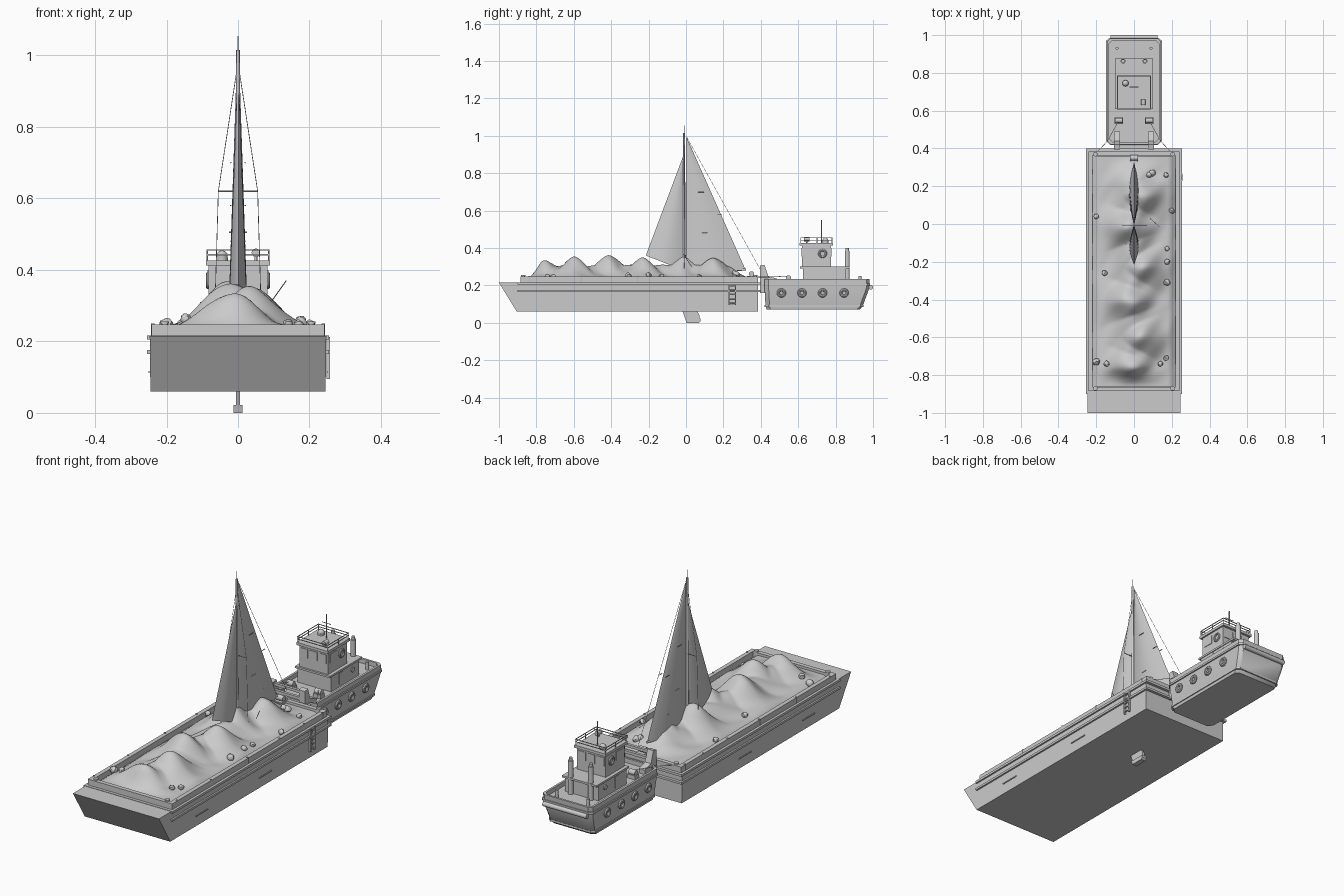
import bpy, bmesh, math, random
from mathutils import Vector, Matrix

if "Cube" in bpy.data.objects:
    bpy.data.objects.remove(bpy.data.objects["Cube"])

random.seed(3)


def finish(name, bm):
    bmesh.ops.recalc_face_normals(bm, faces=bm.faces)
    me = bpy.data.meshes.new(name)
    bm.to_mesh(me)
    bm.free()
    ob = bpy.data.objects.new(name, me)
    bpy.context.collection.objects.link(ob)
    return ob


def box(name, x0, x1, y0, y1, z0, z1):
    bm = bmesh.new()
    m = Matrix.Translation(((x0 + x1) / 2, (y0 + y1) / 2, (z0 + z1) / 2)) @ Matrix.Diagonal((x1 - x0, y1 - y0, z1 - z0, 1))
    bmesh.ops.create_cube(bm, size=1, matrix=m)
    return finish(name, bm)


def rod(name, p, q, r, r2=None, seg=12):
    p, q = Vector(p), Vector(q)
    d = q - p
    m = Matrix.Translation((p + q) / 2) @ d.to_track_quat('Z', 'Y').to_matrix().to_4x4()
    bm = bmesh.new()
    bmesh.ops.create_cone(bm, cap_ends=True, segments=seg, radius1=r, radius2=r if r2 is None else r2, depth=d.length, matrix=m)
    return finish(name, bm)


def loft(name, rings, tube=False):
    """Skin equal-length rings; cap the ends, or close into a tube."""
    bm = bmesh.new()
    vs = [[bm.verts.new(p) for p in r] for r in rings]
    n = len(vs[0])
    pairs = list(zip(vs, vs[1:])) + ([(vs[-1], vs[0])] if tube else [])
    for a, b in pairs:
        for i in range(n):
            bm.faces.new((a[i], a[(i + 1) % n], b[(i + 1) % n], b[i]))
    if not tube:
        bm.faces.new(vs[0])
        bm.faces.new(vs[-1])
    return finish(name, bm)


def rect(hx, y0, y1, z):
    return [(-hx, y0, z), (hx, y0, z), (hx, y1, z), (-hx, y1, z)]


def frame(name, hx, y0, y1, z0, z1, t):
    a, b = (hx, y0, y1), (hx - t, y0 + t, y1 - t)
    return loft(name, [rect(*a, z0), rect(*a, z1), rect(*b, z1), rect(*b, z0)], True)


def extrude_x(name, prof, x0, x1):
    return loft(name, [[(x, y, z) for y, z in prof] for x in (x0, x1)])


def ring(name, x, y, z, R, r):
    bpy.ops.mesh.primitive_torus_add(location=(x, y, z), rotation=(0, math.pi / 2, 0), major_radius=R, minor_radius=r, major_segments=20, minor_segments=8)
    bpy.context.object.name = name


def ball(name, p, r, rough=0, sub=2):
    bm = bmesh.new()
    bmesh.ops.create_icosphere(bm, subdivisions=sub, radius=r, matrix=Matrix.Translation(p))
    for v in bm.verts:
        v.co += Vector([random.uniform(-rough, rough) for _ in range(3)]) * r
    return finish(name, bm)


# Barge hull, coaming and rub strakes
loft("barge_hull", [rect(.245, -.905, .385, .06), rect(.247, -1, .385, .215)])
frame("barge_coaming", .242, -.885, .385, .213, .247, .022)
for z0, z1 in ((.205, .217), (.165, .176)):
    frame("barge_rub_strake", .255, -.9, .4, z0, z1, .02)
for s in (-1, 1):
    for y in (-.84, -.56, -.26, 0, .2, .35):
        rod("barge_post", (s * .238, y, .21), (s * .238, y, .25), .005)
    for y in (-.87, .37):
        rod("barge_bollard", (s * .205, y, .21), (s * .205, y, .253), .009)
        rod("barge_bollard_cap", (s * .205, y, .25), (s * .205, y, .256), .012)
    for y in (-.65, -.13):
        box("barge_side_mark", s * .249 - .002, s * .249 + .002, y - .05, y + .05, .112, .117)
# Side ladder
for y in (.23, .265):
    box("ladder_rail", .247, .258, y - .003, y + .003, .095, .212)
for i in range(5):
    rod("ladder_rung", (.254, .23, .105 + i * .023), (.254, .265, .105 + i * .023), .003, seg=6)

# Cargo heap: ridge with a chain of peaks
PEAKS = [(-.02, -.75, .10), (.035, -.6, .115), (-.025, -.41, .13), (.04, -.23, .11), (-.025, -.02, .13), (.035, .15, .115)]


def heap_z(x, y):
    ends = max(0, min(1, (y + .86) / .1, (.36 - y) / .16))
    ends = ends * ends * (3 - 2 * ends)
    ridge = .07 * math.exp(-(x / .095) ** 2)
    p = max(h * math.exp(-((x - px) / .1) ** 2 - (abs(y - py) / .10) ** 1.7) for px, py, h in PEAKS)
    dune = .005 * math.sin(38 * (y - 1.1 * x)) * (1 - (x / .2) ** 2)
    return .236 + max(ridge, p) * ends + dune * ends


bm = bmesh.new()
bmesh.ops.create_grid(bm, x_segments=40, y_segments=120, size=1)
for v in bm.verts:
    x, y = v.co.x * .219, -.25 + v.co.y * .61
    v.co = (x, y, heap_z(x, y) - .02 * max(0, (abs(x) - .19) / .03))
finish("cargo_heap", bm)

# Loose rocks
for x, y in ((.2, .07), (.175, -.13), (.175, -.2), (.175, -.31), (-.155, -.26), (-.2, .04), (-.2, -.73),
             (-.145, -.74), (.14, -.74), (.17, -.71), (.08, .26), (.17, .26), (.095, .27)):
    ball("rock", (x, y, heap_z(x, y) + .006), random.uniform(.013, .019), .13)


# Mast, sails, rigging
def sail(name, head, tack, clew, bulge, n=14):
    rings = []
    for j in range(n + 1):
        t = j / n * .985
        a = [tack[k] + (head[k] - tack[k]) * t for k in (0, 1)]
        b = [clew[k] + (head[k] - clew[k]) * t for k in (0, 1)]
        w = bulge * (1 - t) + .002
        loop = []
        for i in range(2 * n):
            u = i / n if i <= n else 2 - i / n
            s = 1 if i <= n else -1
            loop.append((s * (w * math.sin(math.pi * u) + .0008), a[0] + (b[0] - a[0]) * u, a[1] + (b[1] - a[1]) * u))
        rings.append(loop)
    loft(name, rings)


sail("main_sail", (0, 1.0), (0, .27), (.32, .28), .024)
sail("fore_sail", (-.012, .9), (-.012, .28), (-.215, .36), .022)
rod("mast", (0, -.01, .22), (0, -.01, 1.015), .008, .005)
rod("mast_antenna", (0, -.01, 1.01), (0, -.01, 1.055), .001, seg=6)
rod("boom", (0, 0, .278), (0, .32, .285), .006)
rod("spreader", (-.056, -.01, .62), (.056, -.01, .62), .002, seg=6)
for s in (-1, 1):
    rod("upper_shroud", (0, -.01, .98), (s * .055, -.01, .62), .001, seg=6)
    rod("lower_shroud", (s * .055, -.01, .62), (s * .066, -.01, .25), .001, seg=6)
    for y, z, l in ((.1, .48, .03), (.18, .58, .025), (.08, .7, .03), (.17, .38, .03)):
        rod("batten", (s * .02, y - l / 2, z), (s * .02, y + l / 2, z), .002, seg=6)
rod("backstay", (0, 0, 1.0), (0, .4, .28), .001, seg=6)
rod("leaning_pole", (.085, .03, .30), (.135, -.015, .37), .0015, seg=6)
# Keel fin below the barge
extrude_x("keel_fin", [(-.02, .065), (0, .012), (.07, .012), (.072, .04), (.06, .065)], -.006, .006)
extrude_x("keel_bulb", [(-.004, .022), (.002, 0), (.07, 0), (.078, .01), (.078, .022)], -.013, .013)

# Deck winch on barge stern
box("barge_winch_base", -.022, .022, .325, .38, .21, .25)
rod("barge_winch_drum", (-.02, .35, .262), (.02, .35, .262), .014)


# Tug hull with bulwark
def tug_ring(hx, y0, y1, z, c=.022):
    half = [(hx - c, y0), (hx, y0 + c), (hx, y1 - c * .7), (hx - c * .8, y1)]
    return [(x, y, z) for x, y in half] + [(-x, y, z) for x, y in reversed(half)]


loft("tug_hull", [tug_ring(.125, .43, .93, .072), tug_ring(.129, .425, .945, .09), tug_ring(.141, .42, .98, .185),
                  tug_ring(.143, .42, .982, .235), tug_ring(.132, .431, .971, .235), tug_ring(.132, .431, .971, .212)])
for z, g in ((.2, .006), (.086, -.008)):
    a = (.142 + g, .419, .985) if g > 0 else (.133, .42, .948)
    b = (a[0] - .02, a[1] + .02, a[2] - .02)
    loft("tug_rub_rail", [tug_ring(*a, z), tug_ring(*a, z + .01), tug_ring(*b, z + .01), tug_ring(*b, z)], True)
rod("stern_fender", (-.125, .988, .19), (.125, .988, .19), .012)
for s in (-1, 1):
    for y in (.51, .62, .73, .845):
        ring("tyre_fender", s * .141, y, .16, .017, .0075)
    # Push knees, winches, bitts, funnels
    x = s * .09
    extrude_x("push_knee", [(.395, .16), (.395, .305), (.42, .31), (.44, .25), (.49, .235), (.49, .21), (.43, .16)], x - .017, x + .017)
    box("tug_winch_base", s * .08 - .022, s * .08 + .022, .53, .565, .21, .232)
    rod("tug_winch_drum", (s * .08 - .018, .548, .24), (s * .08 + .018, .548, .24), .014)
    rod("tow_line", (s * .08, .548, .25), (s * .14, .44, .245), .0015, seg=6)
    rod("tow_line_end", (s * .14, .44, .245), (s * .205, .37, .245), .0015, seg=6)
    rod("tug_bitt", (s * .09, .93, .21), (s * .09, .93, .25), .008)
    rod("funnel", (s * .058, .862, .21), (s * .058, .862, .385), .013)
    rod("funnel_tip", (s * .058, .862, .38), (s * .058, .862, .4), .009)
    ring("life_ring", s * .084, .73, .37, .018, .006)
    box("side_window", s * .083 - .002, s * .083 + .002, .635, .69, .355, .4)
    box("house_hatch", s * .097 - .002, s * .097 + .002, .69, .72, .225, .285)
    rod("house_porthole", (s * .094, .8, .262), (s * .101, .8, .262), .013)
for z in (.25, .285):
    box("push_knee_bar", -.08, .08, .4, .415, z, z + .014)

# Deckhouse and wheelhouse
box("deckhouse", -.096, .096, .625, .855, .205, .292)
box("deckhouse_roof", -.1, .1, .61, .875, .29, .3)
box("wheelhouse", -.082, .082, .62, .775, .295, .415)
box("wheelhouse_roof", -.09, .09, .607, .787, .413, .427)
for x in (-.053, 0, .053):
    for y in (.619, .776):
        box("front_window", x - .021, x + .021, y - .002, y + .002, .355, .4)
# Roof rail, antenna, dome, lamp
for z in (.441, .454):
    frame("roof_rail", .088, .611, .783, z, z + .003, .003)
for x in (-.086, .086):
    for y in (.613, .7, .781):
        rod("roof_rail_post", (x, y, .42), (x, y, .456), .002, seg=6)
rod("antenna_mast", (0, .725, .42), (0, .725, .55), .003, seg=8)
rod("antenna_bar", (-.025, .725, .505), (.025, .725, .505), .002, seg=6)
rod("radar_stand", (-.045, .745, .42), (-.045, .745, .435), .017)
ball("radar_dome", (-.045, .745, .438), .017)
rod("lamp_post", (.05, .645, .42), (.05, .645, .445), .004)
rod("search_lamp", (.05, .63, .448), (.05, .66, .448), .012)

# Smooth curved surfaces, keep hard edges
bpy.ops.object.select_all(action='SELECT')
bpy.context.view_layer.objects.active = bpy.data.objects["cargo_heap"]
bpy.ops.object.shade_smooth_by_angle(angle=math.radians(35))
